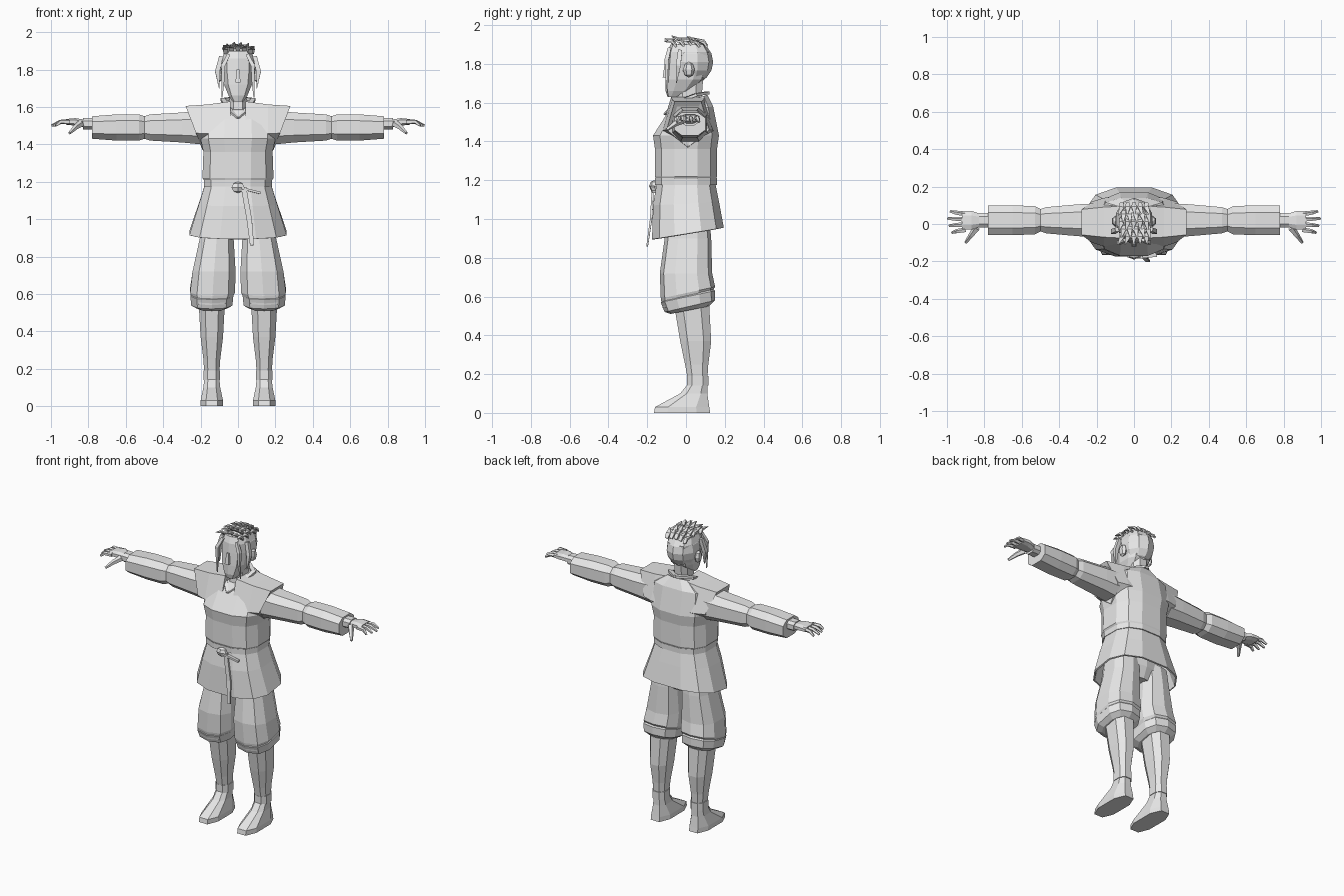
import bpy, bmesh, math, random
from mathutils import Vector, Matrix

if "Cube" in bpy.data.objects:
    bpy.data.objects.remove(bpy.data.objects["Cube"])

grey = bpy.data.materials.new("plain grey")
grey.use_nodes = True
colour = (.8, .8, .8, 1)
grey.diffuse_color = colour
grey.node_tree.nodes["Principled BSDF"].inputs["Base Color"].default_value = colour


def finish(name, bm, mirrored):
    """Turn a bmesh into a flat shaded object, mirrored across x if it is one of a pair."""
    bmesh.ops.recalc_face_normals(bm, faces=bm.faces)
    mesh = bpy.data.meshes.new(name)
    bm.to_mesh(mesh)
    bm.free()
    mesh.materials.append(grey)
    part = bpy.data.objects.new(name, mesh)
    bpy.context.collection.objects.link(part)
    if mirrored:
        mirror = part.modifiers.new("other side", "MIRROR")
        mirror.use_mirror_merge = False
    return part


def skin(name, rings, mirrored=False, open_end=False):
    """Bridge a row of rings and cap the ends."""
    bm = bmesh.new()
    rows = [[bm.verts.new(point) for point in ring] for ring in rings]
    count = len(rows[0])
    for lower, upper in zip(rows, rows[1:]):
        for i in range(count):
            j = (i + 1) % count
            bm.faces.new((lower[i], lower[j], upper[j], upper[i]))
    bm.faces.new(rows[0])
    if not open_end:
        bm.faces.new(rows[-1])
    return finish(name, bm, mirrored)


def section(axis, centre, sides, phase, roundness, height, width, depth, shift=0, tilt=0):
    """Rounded polygon across the z or x axis; tilt slants it along that axis."""
    angles = [math.tau * (i + phase) / sides for i in range(sides)]
    bend = lambda value: math.copysign(abs(value) ** roundness, value)
    us = [bend(math.cos(a)) for a in angles]
    vs = [bend(math.sin(a)) for a in angles]
    widest, deepest = max(map(abs, us)), max(map(abs, vs))
    points = []
    for u, v in zip(us, vs):
        u, v = u / widest, v / deepest
        along = height + tilt * v
        across = centre[0] + u * width
        over = centre[1] + shift + v * depth
        points.append((across, over, along) if axis == "z" else (along, across, over))
    return points


def loft(name, *stations, axis="z", centre=(0, 0), lean=0, sides=8, phase=.5,
         roundness=.75, **options):
    """Loft through stations of (height, half width, half depth, shift, tilt)."""
    rings = []
    for station in stations:
        moved = (centre[0] + lean * (station[0] - stations[0][0]), centre[1])
        rings.append(section(axis, moved, sides, phase, roundness, *station))
    return skin(name, rings, **options)


def strand(name, points, radii, flat=1, sides=4, mirrored=False):
    """Tapered strand along a path."""
    path = [Vector(point) for point in points]
    rings = []
    for i, point in enumerate(path):
        ahead = (path[min(i + 1, len(path) - 1)] - path[max(i - 1, 0)]).normalized()
        up = Vector((0, 1, 0)) if abs(ahead.z) > abs(ahead.y) + abs(ahead.x) else Vector((0, 0, 1))
        across = ahead.cross(up).normalized()
        over = across.cross(ahead)
        angles = [math.tau * (k + .5) / sides for k in range(sides)]
        rings.append([point + radii[i] * (across * math.cos(a) + over * flat * math.sin(a))
                      for a in angles])
    return skin(name, rings, mirrored)


def ball(name, location, size, segments, mirrored=False):
    """Low-poly ellipsoid."""
    bm = bmesh.new()
    place = Matrix.LocRotScale(Vector(location), None, Vector(size))
    bmesh.ops.create_uvsphere(bm, u_segments=segments, v_segments=segments - 2, radius=1, matrix=place)
    return finish(name, bm, mirrored)


# Tunic body and crossed collar
loft("tunic_body", (1.19, .17, .15), (1.22, .19, .16), (1.36, .185, .16), (1.43, .2, .17),
     (1.56, .19, .12, .02, .02), (1.61, .09, .09, .02, .03), sides=12)
strand("collar", [(0, .11, 1.65), (.08, .05, 1.64), (.06, -.05, 1.6), (0, -.11, 1.54)],
       [.02, .02, .02, .01], flat=.5, mirrored=True)

# Shoulder yokes ending in slanted, pointed sleeve openings
loft("shoulders", (.04, .14, .16), (.16, .13, .14), (.24, .11, .13, 0, .05), (.23, .09, .1, 0, .04),
     axis="x", centre=(.01, 1.5), sides=5, phase=.75, roundness=1, mirrored=True)

# Sleeves with a crease at the elbow, then wrists and palms
arm = dict(axis="x", centre=(.02, 1.49), mirrored=True)
loft("sleeves", (.2, .09, .09), (.3, .085, .08), (.47, .07, .07), (.5, .06, .06), (.53, .075, .07),
     (.65, .08, .07), (.78, .08, .06), (.78, .05, .04), **arm)
loft("wrists", (.76, .04, .03, .02), (.83, .04, .03, .02), **arm)
loft("palms", (.81, .03, .02, .02), (.87, .05, .02, .03), (.92, .05, .015, .03), **arm)

# Fanned fingers and lowered thumbs
for finger in range(4):
    fan = finger - 1.5
    tip = 1 - .015 * abs(fan - .3)
    strand(f"finger_pair_{finger + 1}",
           [(.9, .01 + .028 * fan, 1.52), (.95, .01 + .033 * fan, 1.52), (tip, .01 + .038 * fan, 1.5)],
           [.014, .012, .007], sides=5, mirrored=True)
strand("thumbs", [(.84, -.02, 1.51), (.87, -.06, 1.49), (.9, -.1, 1.46)], [.02, .015, .008],
       sides=5, mirrored=True)

# Flared tunic skirt, open below, over the hips
skirt = loft("tunic_skirt", (1.19, .175, .15), (1.08, .21, .17, 0, .01), (.925, .26, .185, .01, .03),
             sides=12, open_end=True)
skirt.modifiers.new("cloth", "SOLIDIFY").thickness = .01
loft("hips", (.89, .12, .09), (.96, .17, .12), (1.15, .16, .13), sides=10)

# Belt, knot and hanging ends
loft("belt", (1.175, .183, .16), (1.21, .183, .16), sides=12)
ball("belt_knot", (0, -.165, 1.17), (.04, .025, .03), 6)
strand("long_belt_end", [(.03, -.17, 1.17), (.06, -.18, 1), (.075, -.2, .86)], [.02, .02, .015], flat=.4)
strand("short_belt_end", [(.02, -.175, 1.165), (.12, -.165, 1.14)], [.015, .015], flat=.6)

# Baggy trousers gathered into tilted knee cuffs
leg = dict(centre=(.14, 0), mirrored=True)
loft("trousers", (.57, .1, .12, 0, .03), (.62, .12, .14, .01, .03), (.72, .115, .135),
     (.9, .09, .12, .01), (1, .09, .11, .01), lean=-.08, sides=10, **leg)
loft("knee_cuffs", (.53, .08, .1, .02, .02), (.55, .11, .13, .02, .03), (.6, .115, .14, .01, .03),
     (.62, .1, .12, .01, .03), sides=10, **leg)

# Calves, ankle bands and shoes
loft("calves", (.17, .04, .05, .06), (.25, .045, .06, .055), (.37, .06, .08, .05), (.55, .07, .09, .03),
     **leg)
loft("ankle_bands", (.14, .045, .055, .06), (.19, .045, .055, .06), **leg)
loft("shoes", (0, .06, .145, -.02), (.03, .06, .14, -.02), (.1, .045, .07, .04), (.15, .04, .05, .06),
     **leg)

# Neck, head, nose and ears
loft("neck", (1.5, .05, .07, .01), (1.62, .045, .065, .015), (1.74, .05, .07, .02))
loft("head", (1.63, .03, .03, -.065), (1.66, .05, .07, -.035), (1.72, .075, .1, -.005),
     (1.8, .085, .11, .01), (1.86, .085, .11, .015), (1.9, .07, .09, .01), sides=10)
loft("nose", (1.73, .014, .02, -.1), (1.8, .007, .01, -.1), sides=4)
ball("ears", (.1, .015, 1.77), (.02, .03, .04), 6, mirrored=True)

# Hair cap with rows of flat spikes swept forward
ball("hair_cap", (0, .025, 1.81), (.1, .115, .115), 10)
random.seed(4)
for row in range(5):
    for column in range(5):
        x = .033 * (column - 2) + .01 * (row % 2)
        y = .04 * row - .07
        z = 1.915 - 2.5 * x * x - 1.4 * y * y
        stray = random.uniform(-.01, .01)
        strand(f"hair_spike_{row + 1}_{column + 1}",
               [(x, y + .02, z - .01), (x, y, z + .015), (1.2 * x + stray, max(y - .045, -.11), z + .025 + stray)],
               [.014, .019, .003], flat=.5)

# Loose locks framing the face
strand("temple_locks", [(.05, -.085, 1.88), (.08, -.1, 1.82), (.08, -.1, 1.74), (.085, -.095, 1.65)],
       [.012, .015, .01, .003], mirrored=True)
strand("side_locks", [(.09, -.03, 1.87), (.11, -.04, 1.79), (.1, -.05, 1.7)], [.015, .018, .003],
       mirrored=True)
